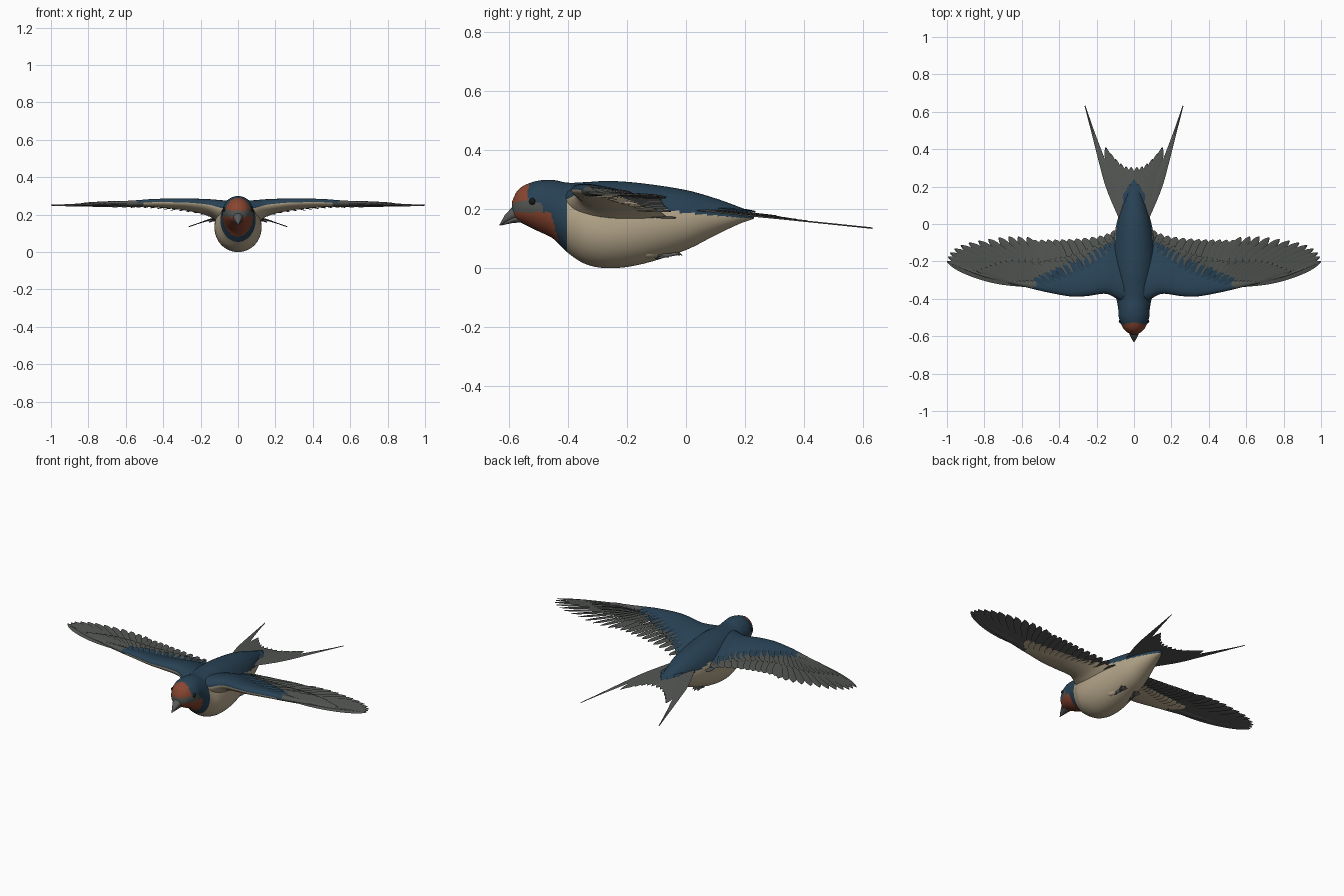
import bpy, bmesh
from math import sin, cos, pi, sqrt
from mathutils import Vector

if "Cube" in bpy.data.objects:
    bpy.data.objects.remove(bpy.data.objects["Cube"])


def material(name, rgb):
    m = bpy.data.materials.new(name)
    m.use_nodes = True
    m.diffuse_color = (*rgb, 1)
    bsdf = m.node_tree.nodes["Principled BSDF"]
    bsdf.inputs["Base Color"].default_value = (*rgb, 1)
    bsdf.inputs["Roughness"].default_value = 0.7
    return m


MATS = [material("deep blue", (0.021, 0.054, 0.09)),
        material("cream", (0.45, 0.37, 0.25)),
        material("rust", (0.25, 0.06, 0.03)),
        material("feather grey", (0.085, 0.092, 0.085)),
        material("beak grey", (0.1, 0.1, 0.1)),
        material("eye black", (0.01, 0.01, 0.01))]
BLUE, CREAM, RUST, GREY, BEAK, BLACK = range(6)


def curve(keys, t):
    """Smooth interpolation through (t, value, ...) rows."""
    t = min(max(t, keys[0][0]), keys[-1][0])
    i = 0
    while i < len(keys) - 2 and t > keys[i + 1][0]:
        i += 1
    a, b = keys[i], keys[i + 1]
    p, n = keys[max(i - 1, 0)], keys[min(i + 2, len(keys) - 1)]
    h = b[0] - a[0]
    u = (t - a[0]) / h
    out = []
    for k in range(1, len(a)):
        ma = (b[k] - p[k]) / (b[0] - p[0]) * h
        mb = (n[k] - a[k]) / (n[0] - a[0]) * h
        out.append((2*u**3 - 3*u*u + 1) * a[k] + (u**3 - 2*u*u + u) * ma
                   + (3*u*u - 2*u**3) * b[k] + (u**3 - u*u) * mb)
    return out if len(out) > 1 else out[0]


def loft(bm, rings, mat=0):
    rows = [[bm.verts.new(p) for p in r] for r in rings]
    n = len(rows[0])
    faces = [bm.faces.new((a[j], a[(j + 1) % n], b[(j + 1) % n], b[j]))
             for a, b in zip(rows, rows[1:]) for j in range(n)]
    faces += [bm.faces.new(rows[0][::-1]), bm.faces.new(rows[-1])]
    for f in faces:
        f.material_index = mat


def finish(name, bm, mirror=True, rule=None, angle=50):
    bmesh.ops.recalc_face_normals(bm, faces=bm.faces)
    bm.normal_update()
    if rule:
        for f in bm.faces:
            f.material_index = rule(f.calc_center_median(), f.normal)
    me = bpy.data.meshes.new(name)
    bm.to_mesh(me)
    bm.free()
    for m in MATS:
        me.materials.append(m)
    ob = bpy.data.objects.new(name, me)
    bpy.context.collection.objects.link(ob)
    bpy.ops.object.select_all(action='DESELECT')
    ob.select_set(True)
    bpy.context.view_layer.objects.active = ob
    bpy.ops.object.shade_smooth_by_angle(angle=angle * pi / 180)
    if mirror:
        ob.modifiers.new("Mirror", 'MIRROR').use_mirror_merge = False
    return ob


def tube(bm, points, radii, mat, n=10):
    # rings stand across y, so every tube runs mostly along y
    loft(bm, [[(x + r * cos(2*pi*j/n), y, z + r * sin(2*pi*j/n)) for j in range(n)]
              for (x, y, z), r in zip(points, radii)], mat)


# Body: y, top, bottom, half width, height of widest point
BODY = [(-0.59, 0.225, 0.18, 0.015, 0.2), (-0.575, 0.258, 0.163, 0.042, 0.205),
        (-0.55, 0.28, 0.15, 0.062, 0.21), (-0.5, 0.297, 0.125, 0.081, 0.215),
        (-0.45, 0.299, 0.1, 0.085, 0.2), (-0.4, 0.29, 0.052, 0.095, 0.17),
        (-0.34, 0.292, 0.014, 0.118, 0.14), (-0.26, 0.296, 0.0, 0.126, 0.13),
        (-0.15, 0.288, 0.014, 0.12, 0.14), (0, 0.265, 0.062, 0.094, 0.16),
        (0.1, 0.237, 0.112, 0.064, 0.175), (0.18, 0.208, 0.15, 0.035, 0.18),
        (0.23, 0.188, 0.168, 0.008, 0.178)]


def plumage(c, n):
    x, y, z = abs(c.x), c.y, c.z
    if y < -0.4:
        if z > 0.215 + 0.25 * x and y < -0.525 - 0.2 * x:
            return RUST
        if z < 0.19 and y < -0.435 - 0.25 * (z - 0.1):
            return RUST
        if y < -0.475 and 0.185 < z < 0.24 - 0.6 * (y + 0.53):
            return GREY if z < 0.235 and y < -0.485 else BLUE
        return BLUE
    return CREAM if z < curve([(-0.4, 0.235), (-0.1, 0.205), (0, 0.188), (0.23, 0.168)], y) else BLUE


bm = bmesh.new()
rings = []
for i in range(141):
    y = -0.59 + 0.82 * i / 140
    top, bot, w, mid = curve(BODY, y)
    rings.append([(w * cos(a), y, mid + (top - mid if sin(a) > 0 else mid - bot) * sin(a))
                  for a in (2 * pi * j / 72 for j in range(72))])
loft(bm, rings)
finish("body", bm, False, plumage)

# Beak in two halves, and eyes
for name, keys in (("upper_beak", [(-0.55, 0.195, 0.034, 0.03), (-0.59, 0.185, 0.024, 0.022),
                                   (-0.615, 0.166, 0.012, 0.013), (-0.632, 0.146, 0.002, 0.002)]),
                   ("lower_beak", [(-0.54, 0.175, 0.034, 0.02), (-0.585, 0.166, 0.02, 0.012),
                                   (-0.61, 0.155, 0.01, 0.006), (-0.625, 0.147, 0.002, 0.002)])):
    bm = bmesh.new()
    loft(bm, [[(w * cos(2*pi*j/20), y, z + h * sin(2*pi*j/20)) for j in range(20)]
              for y, z, w, h in keys], BEAK)
    finish(name, bm, False)

bm = bmesh.new()
bmesh.ops.create_uvsphere(bm, u_segments=16, v_segments=10, radius=0.012)
bmesh.ops.translate(bm, verts=bm.verts, vec=(0.07, -0.52, 0.226))
finish("eyes", bm, True, lambda c, n: BLACK)

# Wing arm: x, leading y, trailing y, mid height, half thickness, droop
WING = [(0.04, -0.43, -0.03, 0.215, 0.07, 0.2), (0.1, -0.395, -0.06, 0.228, 0.058, 0.2),
        (0.15, -0.373, -0.11, 0.243, 0.043, 0.18), (0.25, -0.385, -0.18, 0.255, 0.032, 0.16),
        (0.33, -0.388, -0.21, 0.259, 0.027, 0.14), (0.45, -0.368, -0.26, 0.261, 0.021, 0.11),
        (0.55, -0.345, -0.28, 0.258, 0.016, 0.09), (0.8, -0.283, -0.255, 0.252, 0.008, 0.05),
        (0.97, -0.218, -0.208, 0.249, 0.003, 0.03)]


def wing_z(x, y):
    lead, trail, mid, half, droop = curve(WING, x)
    return mid - droop * (y - lead - 0.05)


def arm_colour(c, n):
    if n.z > -0.1:
        return BLUE if c.x < 0.53 + 0.4 * (c.y + 0.34) * -1 and c.x < 0.54 else GREY
    return CREAM if c.x < 0.5 else GREY


bm = bmesh.new()
rings = []
for i in range(61):
    x = 0.04 + 0.93 * i / 60
    lead, trail, mid, half, droop = curve(WING, x)
    ring = []
    for j in range(32):
        a = 2 * pi * j / 32
        u = (1 - cos(a)) / 2
        y = lead + (trail - lead) * u
        h = half * 2.6 * sqrt(u) * (1 - u) * (1 if a < pi else -1)
        ring.append((x, y, wing_z(x, y) + h))
    rings.append(ring)
loft(bm, rings)
finish("wing_arms", bm, True, arm_colour)

# Feathers: thin blades laid along a surface
BLADE = [(0, 0.5), (0.3, 0.9), (0.7, 1), (0.88, 0.8), (0.96, 0.45), (1, 0.08)]
STREAMER = [(0, 0.6), (0.3, 1), (0.55, 0.65), (0.8, 0.3), (1, 0.1)]


def feather(bm, root, tip, width, mat, surf, lift=(0, 0), tilt=0.004, bow=0.0, shape=BLADE):
    root, tip = Vector(root), Vector(tip)
    d = (tip - root).normalized()
    side = Vector((d.y, -d.x))
    rings = []
    for k in range(17):
        t = 1 - (1 - k / 16) ** 1.4
        p = root.lerp(tip, t) + side * bow * sin(pi * t)
        w = width * curve(shape, t)
        z = surf(p.x, p.y) + lift[0] + (lift[1] - lift[0]) * t
        r = tilt * w / width
        l, q = p - side * w, p + side * w
        rings.append([(l.x, l.y, z + r), (p.x, p.y, z + 0.003),
                      (q.x, q.y, z - r), (p.x, p.y, z - 0.002)])
    loft(bm, rings, mat)


def feather_row(name, count, roots, tips, width, mat, lift, bow=0.0):
    bm = bmesh.new()
    for i in range(count):
        s = i / (count - 1)
        feather(bm, curve(roots, s), curve(tips, s), width, mat, wing_z, lift, 0.005,
                bow * (1 - s))
    finish(name, bm, angle=30)


feather_row("primary_feathers", 12, [(0, 0.58, -0.325), (1, 0.46, -0.3)],
            [(0, 1.0, -0.2), (0.2, 0.98, -0.15), (0.4, 0.91, -0.108), (0.6, 0.8, -0.085),
             (0.8, 0.68, -0.068), (1, 0.57, -0.07)], 0.025, GREY, (0.0, 0.0), 0.018)
feather_row("secondary_feathers", 12, [(0, 0.45, -0.3), (1, 0.07, -0.2)],
            [(0, 0.535, -0.085), (0.5, 0.33, -0.08), (0.85, 0.17, -0.06), (1, 0.11, -0.035)],
            0.028, GREY, (0.0, 0.0))
feather_row("primary_coverts", 12, [(0, 0.66, -0.31), (1, 0.44, -0.3)],
            [(0, 0.84, -0.25), (0.5, 0.7, -0.2), (1, 0.51, -0.185)], 0.017, GREY, (0.012, 0.007))
feather_row("greater_coverts", 14, [(0, 0.44, -0.3), (1, 0.09, -0.2)],
            [(0, 0.5, -0.2), (0.5, 0.32, -0.16), (1, 0.13, -0.08)], 0.02, GREY, (0.012, 0.008))
feather_row("blue_coverts", 14, [(0, 0.48, -0.34), (1, 0.09, -0.24)],
            [(0, 0.535, -0.29), (0.3, 0.42, -0.235), (0.6, 0.28, -0.175), (1, 0.12, -0.09)],
            0.021, BLUE, (0.016, 0.013))
feather_row("under_coverts", 14, [(0, 0.5, -0.31), (1, 0.12, -0.26)],
            [(0, 0.57, -0.24), (0.5, 0.34, -0.2), (1, 0.14, -0.13)], 0.02, CREAM, (-0.012, -0.008))


# Tail: forked fan with long outer streamers
def tail_z(x, y):
    return 0.193 - 0.108 * (y - 0.1)


bm = bmesh.new()
TAIL_TIPS = [(0, 0.015, 0.305), (0.25, 0.05, 0.31), (0.5, 0.085, 0.335),
             (0.75, 0.12, 0.37), (1, 0.152, 0.41)]
for i in range(6):
    s = i / 5
    feather(bm, (0.01 + 0.045 * s, 0.02), curve(TAIL_TIPS, s), 0.021, GREY, tail_z,
            (0.008 - 0.008 * s, 0.006 - 0.006 * s), 0.003)
feather(bm, (0.06, 0.02), (0.262, 0.632), 0.026, GREY, tail_z, (-0.003, 0), 0.002, 0.006, STREAMER)
finish("tail_feathers", bm, angle=30)

# Blue rump feathers over the tail root
bm = bmesh.new()
for x, y in ((0.0, 0.235), (0.022, 0.21), (0.042, 0.175)):
    feather(bm, (x * 0.8, 0.08), (x, y), 0.02, BLUE, tail_z, (0.026 - 0.3 * x, 0.013), 0.002)
finish("rump_feathers", bm, angle=30)

# Tucked legs and feet
bm = bmesh.new()
tube(bm, [(0.06, -0.19, 0.07), (0.058, -0.16, 0.06), (0.055, -0.13, 0.055), (0.05, -0.1, 0.053),
          (0.048, -0.085, 0.052)], [0.004, 0.02, 0.022, 0.014, 0.004], CREAM, 16)
finish("thighs", bm)
bm = bmesh.new()
tube(bm, [(0.05, -0.12, 0.05), (0.047, -0.08, 0.045), (0.046, -0.06, 0.043)],
     [0.008, 0.007, 0.008], BEAK)
for dx, dy in ((-0.016, -0.022), (0.0, -0.012), (0.016, -0.02)):
    tube(bm, [(0.046, -0.066, 0.043), (0.046 + dx * 0.7, -0.045, 0.047),
              (0.046 + dx, dy - 0.01, 0.05), (0.046 + dx * 1.1, dy, 0.044)],
         [0.006, 0.006, 0.005, 0.001], BEAK)
tube(bm, [(0.046, -0.065, 0.043), (0.05, -0.09, 0.036), (0.05, -0.105, 0.033)],
     [0.006, 0.004, 0.001], BEAK)
finish("feet", bm)
